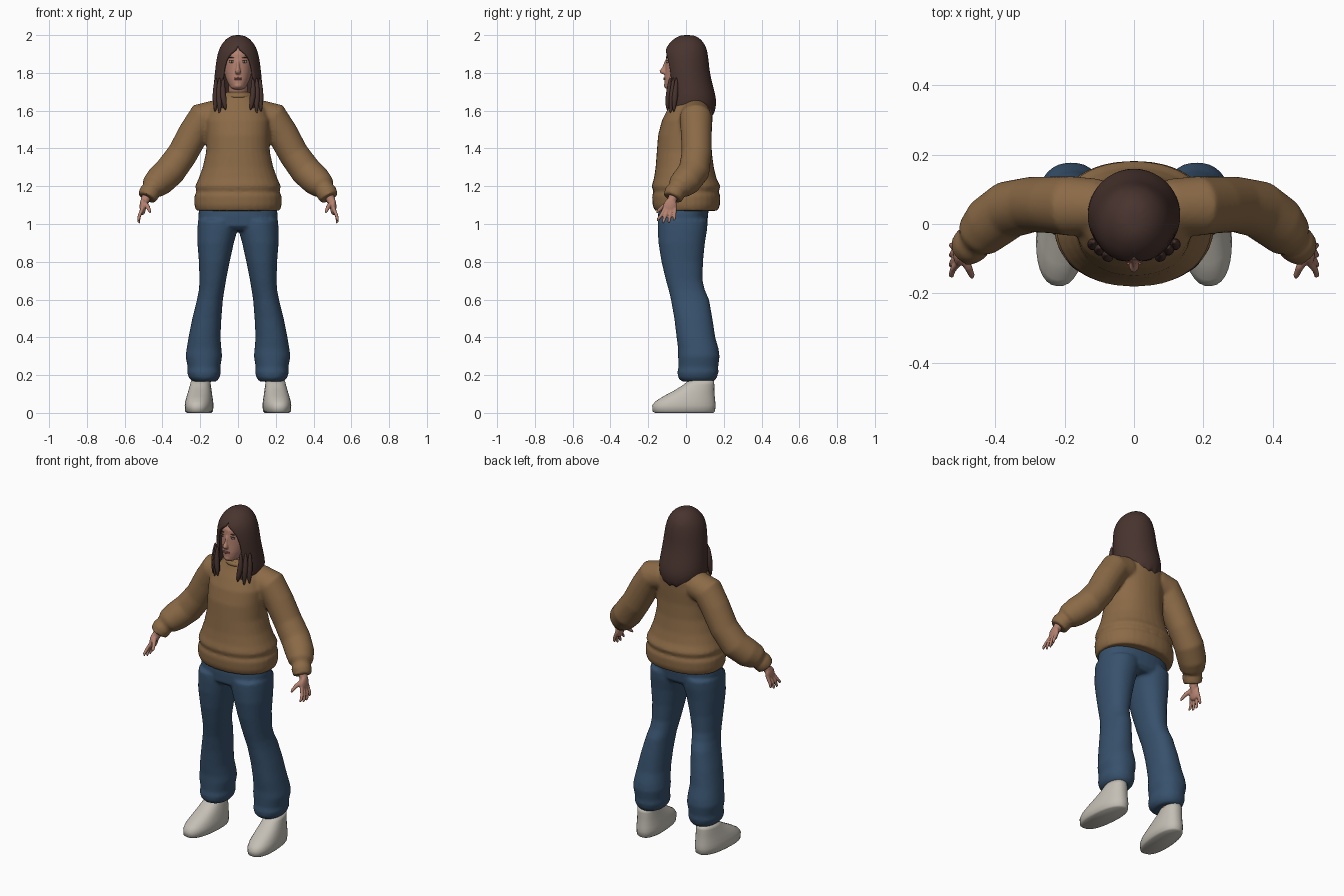
import bpy, bmesh
from math import sin, cos, pi, radians
from mathutils import Vector, Matrix

if "Cube" in bpy.data.objects:
    bpy.data.objects.remove(bpy.data.objects["Cube"])


def material(name, rgb):
    m = bpy.data.materials.new(name)
    m.use_nodes = True
    m.diffuse_color = (*rgb, 1)
    m.node_tree.nodes["Principled BSDF"].inputs["Base Color"].default_value = (*rgb, 1)
    return m


SKIN = material("skin", (.45, .22, .16))
HAIR = material("dark brown hair", (.065, .034, .028))
KNIT = material("tan knit", (.26, .145, .062))
DENIM = material("blue denim", (.038, .082, .15))
SHOE = material("off white", (.55, .52, .46))
EYE = material("eye white", (.6, .53, .49))
LIP = material("lip", (.36, .13, .11))


def oval(z, rx, yf, yb, cx=0, power=2.0, gap=0, n=32):
    """Horizontal superellipse ring starting at the front; gap opens it there."""
    pts, yc, ry = [], (yf + yb) / 2, (yb - yf) / 2
    a = radians(gap)
    count = n + 1 if gap is None or gap else n
    for i in range(count):
        t = a + (2 * pi - 2 * a) * i / n
        s, c = sin(t), cos(t)
        x = abs(s) ** (2 / power) * (1 if s > 0 else -1)
        y = abs(c) ** (2 / power) * (1 if c > 0 else -1)
        pts.append(Vector((cx + rx * x, yc - ry * y, z)))
    return pts


def loft(bm, rings, closed=True, caps=True):
    vs = [[bm.verts.new(p) for p in r] for r in rings]
    n = len(vs[0])
    for a, b in zip(vs, vs[1:]):
        for i in range(n if closed else n - 1):
            j = (i + 1) % n
            bm.faces.new((a[i], a[j], b[j], b[i]))
    if caps:
        bm.faces.new(vs[0][::-1])
        bm.faces.new(vs[-1])


def tube(bm, path, n=20, side=1):
    """Round limb through (x, y, z, radius) points."""
    pts = [Vector((side * p[0], p[1], p[2])) for p in path]
    rings = []
    for i, p in enumerate(pts):
        d = pts[min(i + 1, len(pts) - 1)] - pts[max(i - 1, 0)]
        u = d.cross(Vector((0, 1, 0))).normalized()
        v = d.cross(u).normalized()
        rings.append([p + path[i][3] * (u * cos(2 * pi * k / n) + v * sin(2 * pi * k / n))
                      for k in range(n)])
    loft(bm, rings)


def ball(bm, loc, size, rot=0, axis='X'):
    m = Matrix.Translation(loc) @ Matrix.Rotation(radians(rot), 4, axis) @ Matrix.Diagonal((*size, 1))
    bmesh.ops.create_uvsphere(bm, u_segments=20, v_segments=12, radius=1, matrix=m)


def finish(name, bm, mat, mirror=False, fuse=0, sub=0, thick=0):
    bmesh.ops.remove_doubles(bm, verts=bm.verts, dist=.0002)
    bmesh.ops.recalc_face_normals(bm, faces=bm.faces)
    for f in bm.faces:
        f.smooth = True
    me = bpy.data.meshes.new(name)
    bm.to_mesh(me)
    bm.free()
    me.materials.append(mat)
    ob = bpy.data.objects.new(name, me)
    bpy.context.collection.objects.link(ob)
    if mirror:
        ob.modifiers.new("Mirror", 'MIRROR').use_mirror_merge = False
    if fuse:
        r = ob.modifiers.new("Fuse", 'REMESH')
        r.mode, r.voxel_size, r.use_smooth_shade = 'VOXEL', fuse, True
        s = ob.modifiers.new("Soften", 'SMOOTH')
        s.factor, s.iterations = .5, 5
    if thick:
        t = ob.modifiers.new("Thickness", 'SOLIDIFY')
        t.thickness, t.offset = thick, -1
    if sub:
        d = ob.modifiers.new("Round", 'SUBSURF')
        d.levels = d.render_levels = sub
    return ob


# Sweater: ribbed hem, body and puffed sleeves fused into one surface
bm = bmesh.new()
body = [(1.07, .222, -.165, .168), (1.10, .231, -.177, .18), (1.15, .231, -.18, .182),
        (1.17, .219, -.172, .172), (1.2, .227, -.182, .183), (1.24, .209, -.17, .162),
        (1.3, .187, -.161, .147), (1.38, .169, -.155, .137), (1.47, .167, -.148, .135),
        (1.55, .17, -.127, .14), (1.61, .15, -.097, .142), (1.65, .115, -.074, .128),
        (1.68, .082, -.06, .1), (1.70, .062, -.048, .085)]
loft(bm, [oval(*r, power=2.2) for r in body])
sleeve = [(.1, .05, 1.58, .08), (.185, .052, 1.56, .086), (.235, .055, 1.48, .082),
          (.295, .056, 1.37, .08), (.36, .042, 1.28, .083), (.415, .002, 1.228, .08),
          (.448, -.035, 1.198, .068), (.457, -.046, 1.186, .05), (.468, -.058, 1.168, .056),
          (.483, -.072, 1.138, .051)]
for side in (1, -1):
    tube(bm, sleeve, 28, side)
finish("sweater", bm, KNIT, fuse=.009)

# Neckband
bm = bmesh.new()
loft(bm, [oval(*r) for r in [(1.66, .082, -.07, .1), (1.68, .083, -.068, .1),
                             (1.695, .07, -.056, .09), (1.685, .056, -.044, .08)]])
finish("neckband", bm, KNIT, sub=1)

# Trousers: hips and flared legs gathered at the ankle
bm = bmesh.new()
hips = [(.965, .16, -.12, .09), (.99, .203, -.146, .11), (1.05, .21, -.148, .118), (1.13, .2, -.14, .12)]
loft(bm, [oval(*r, power=2.3) for r in hips])
leg = [(.165, .115, .24, -.02, .145), (.185, .098, .26, -.042, .163), (.215, .09, .27, -.046, .172),
       (.24, .094, .266, -.04, .17), (.3, .084, .278, -.042, .178), (.34, .088, .272, -.042, .172),
       (.4, .093, .262, -.05, .155), (.5, .088, .242, -.062, .14), (.6, .08, .217, -.08, .122),
       (.65, .072, .207, -.092, .1), (.7, .064, .204, -.106, .088), (.8, .044, .207, -.13, .09),
       (.9, .022, .215, -.146, .1), (.97, .002, .215, -.15, .112), (1.02, .0, .212, -.15, .115)]
for side in (1, -1):
    loft(bm, [oval(z, (b - a) / 2, f, k, side * (a + b) / 2, 2.2) for z, a, b, f, k in leg])
finish("trousers", bm, DENIM, fuse=.009)

# Shoes, turned slightly outward
bm = bmesh.new()
shoe = [(0, -.165, .145, .062), (.008, -.178, .154, .072), (.04, -.18, .157, .074),
        (.062, -.162, .155, .072), (.09, -.117, .152, .066), (.12, -.06, .15, .06),
        (.15, -.012, .15, .054), (.172, .012, .148, .05)]
loft(bm, [oval(z, w, f, b, 0, 2.3) for z, f, b, w in shoe])
bmesh.ops.rotate(bm, verts=bm.verts, cent=(0, .08, 0), matrix=Matrix.Rotation(radians(5), 3, 'Z'))
bmesh.ops.translate(bm, verts=bm.verts, vec=(.198, 0, 0))
shoe_ob = finish("shoes", bm, SHOE, mirror=True)

# Ankles
bm = bmesh.new()
tube(bm, [(.19, .085, .1, .042), (.185, .08, .24, .045)])
finish("ankles", bm, SKIN, mirror=True)

# Hands: wrist, palm, four fingers and thumb
bm = bmesh.new()
tube(bm, [(.472, -.06, 1.18, .026), (.492, -.074, 1.125, .024), (.503, -.084, 1.09, .018)], 14)
ball(bm, (.504, -.085, 1.093), (.017, .036, .046), -12)
for k in range(4):
    y, drop = -.112 + .018 * k, (.012, 0, 0, .014)[k]
    tip = -.152 + .029 * k
    tube(bm, [(.505, y, 1.085, .010), (.522, (y + tip) / 2, 1.045, .0095),
              (.526, tip + .004, 1.014 + drop, .008), (.523, tip, 1.003 + drop, .004)], 10)
tube(bm, [(.495, -.095, 1.11, .014), (.477, -.125, 1.09, .012),
          (.467, -.148, 1.068, .009), (.465, -.157, 1.058, .004)], 10)
finish("hands", bm, SKIN, mirror=True, fuse=.004)

# Head, neck, nose and ears
bm = bmesh.new()
skull = [(1.712, .022, -.1, -.045), (1.722, .04, -.112, -.01), (1.745, .053, -.115, .03),
         (1.77, .064, -.115, .06), (1.81, .075, -.111, .085), (1.85, .08, -.109, .098),
         (1.9, .077, -.104, .098), (1.94, .058, -.075, .075), (1.96, .03, -.04, .05)]
loft(bm, [oval(*r) for r in skull])
tube(bm, [(0, .035, 1.6, .056), (0, .02, 1.68, .05), (0, 0, 1.78, .052)])
nose = [(1.793, .009, -.125, -.1), (1.8, .0155, -.136, -.1), (1.811, .014, -.141, -.1),
        (1.83, .009, -.126, -.095), (1.865, .007, -.112, -.095)]
loft(bm, [oval(*r, n=12) for r in nose])
ball(bm, (0, -.105, 1.733), (.02, .012, .014))
finish("head", bm, SKIN, fuse=.004)

# Facial details
for name, mat, loc, size, rot in [
        ("eyes", EYE, (.033, -.0985, 1.858), (.014, .006, .006), 0),
        ("irises", HAIR, (.033, -.102, 1.858), (.0055, .0035, .0055), 0),
        ("upper_lashes", HAIR, (.034, -.1, 1.8645), (.0155, .006, .0017), 4),
        ("eyebrows", HAIR, (.035, -.1, 1.881), (.017, .005, .0025), -5)]:
    bm = bmesh.new()
    ball(bm, loc, size, rot, 'Y')
    finish(name, bm, mat, mirror=True)
bm = bmesh.new()
for z, h in ((1.773, .004), (1.766, .005)):
    ball(bm, (0, -.113, z), (.021, .007, h))
finish("lips", bm, LIP)

# Long hair: shell with a face opening and uneven ends
bm = bmesh.new()
mane = [(2.0, .012, -.012, .02, 0), (1.996, .035, -.036, .05, 0), (1.98, .064, -.066, .078, 0),
        (1.95, .088, -.095, .1, 0), (1.925, .1, -.11, .11, 2), (1.905, .107, -.116, .114, 20),
        (1.87, .115, -.118, .12, 34), (1.8, .123, -.115, .125, 41), (1.72, .13, -.108, .146, 40),
        (1.66, .136, -.108, .162, 33), (1.61, .128, -.112, .158, 36), (1.575, .112, -.108, .145, 38)]
rings = [oval(z, rx, f, b, 0, 2.0, max(g, .02), 36) for z, rx, f, b, g in mane]
for i, p in enumerate(rings[-1]):
    p.z += .012 * sin(i * 2.1)
loft(bm, rings, closed=False, caps=False)
bmesh.ops.remove_doubles(bm, verts=bm.verts, dist=.003)
bmesh.ops.contextual_create(bm, geom=[e for e in bm.edges
                                      if e.is_boundary and all(v.co.z > 1.999 for v in e.verts)])
finish("hair", bm, HAIR, thick=.016, sub=1)

# Loose locks at the front and under the back
bm = bmesh.new()
for x, drift, end in ((.078, -.012, 1.6), (.098, .0, 1.575), (.116, .006, 1.59)):
    y = -.085 + (x - .078) * .9
    tube(bm, [(x, y, 1.78, .006), (x + .004, y - .004, 1.7, .017),
              (x + drift / 2, y - .012, 1.64, .016), (x + drift, y - .014, end, .003)], 10)
finish("front_locks", bm, HAIR, mirror=True, sub=1)
